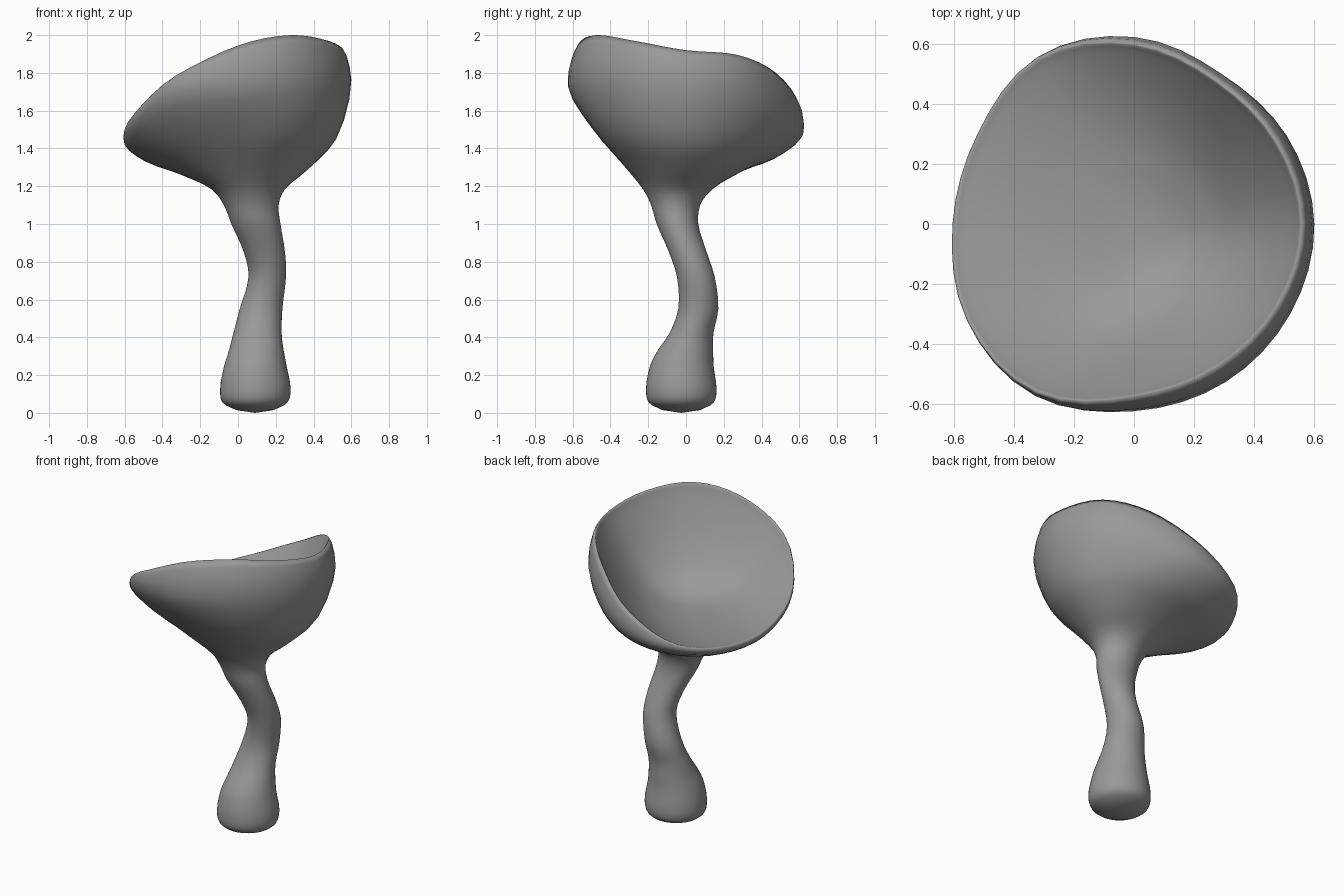
import bpy, bmesh
from math import sin, cos, pi
from mathutils import Vector

if "Cube" in bpy.data.objects:
    bpy.data.objects.remove(bpy.data.objects["Cube"])

SEG = 48


def around(values, a):
    """Smooth periodic interpolation of evenly spaced values around the axis."""
    n = len(values)
    f = (a / (2 * pi)) * n
    i = int(f)
    t = f - i
    p0, p1, p2, p3 = (values[(i + k) % n] for k in (-1, 0, 1, 2))
    return p1 + 0.5 * t * (p2 - p0 + t * (2*p0 - 5*p1 + 4*p2 - p3 + t * (3*(p1 - p2) + p3 - p0)))


def smooth_path(pts, steps=3):
    """Centripetal Catmull-Rom through the points, without overshoot."""
    p = [2*pts[0] - pts[1]] + pts + [2*pts[-1] - pts[-2]]
    out = []
    for i in range(1, len(p) - 2):
        a, b, c, d = p[i-1:i+3]
        t1 = max((b - a).length, 1e-4) ** 0.5
        t2 = t1 + max((c - b).length, 1e-4) ** 0.5
        t3 = t2 + max((d - c).length, 1e-4) ** 0.5
        for s in range(steps):
            t = t1 + (t2 - t1) * s / steps
            q1 = a.lerp(b, t / t1)
            q2 = b.lerp(c, (t - t1) / (t2 - t1))
            q3 = c.lerp(d, (t - t2) / (t3 - t2))
            r1 = q1.lerp(q2, t / t2)
            r2 = q2.lerp(q3, (t - t1) / (t3 - t1))
            out.append(r1.lerp(r2, (t - t1) / (t2 - t1)))
    return out + [pts[-1]]


# wavy stem: z, centre x, centre y, radius x, radius y
stem = [
    (0.015, .09, -.025, .10, .10), (0.055, .09, -.025, .172, .172),
    (0.12, .092, -.025, .187, .187), (0.25, .092, -.022, .165, .168),
    (0.33, .097, -.003, .145, .147), (0.42, .103, .028, .128, .117),
    (0.55, .122, .065, .113, .106),
    (0.72, .155, .052, .099, .10), (0.85, .14, .01, .109, .10),
    (1.0, .095, -.045, .13, .11), (1.1, .07, -.055, .145, .13),
    (1.18, .055, -.045, .19, .18),
]
# tilted cap: radius and height every 90 or 30 degrees, starting at +x
low_r, low_z = [.36, .30, .30, .33], [1.28, 1.28, 1.26, 1.31]
mid_r = [.52, .50, .48, .48, .48, .48, .50, .52, .52, .50, .51, .52]
mid_z = [1.45, 1.44, 1.40, 1.36, 1.33, 1.32, 1.34, 1.41, 1.49, 1.51, 1.50, 1.48]
belly_r = [.60, .587, .578, .617, .637, .597, .60, .637, .657, .623, .608, .60]
belly_z = [1.76, 1.72, 1.60, 1.49, 1.435, 1.395, 1.42, 1.53, 1.69, 1.74, 1.78, 1.78]
rim_r = [.558, .547, .55, .60, .637, .598, .60, .638, .645, .574, .55, .55]
rim_z = [1.92, 1.895, 1.80, 1.63, 1.475, 1.425, 1.455, 1.58, 1.79, 1.945, 2.0, 1.97]
centre = Vector((.03, -.06, 1.41))


def column(a):
    def polar(r, z):
        return Vector((r * cos(a), r * sin(a), z))
    pts = [Vector((cx + rx * cos(a), cy + ry * sin(a), z)) for z, cx, cy, rx, ry in stem]
    rim = polar(around(rim_r, a), around(rim_z, a))
    # outer wall and rim
    pts += [polar(around(r, a), around(z, a)) for r, z in
            ((low_r, low_z), (mid_r, mid_z), (belly_r, belly_z))]
    pts.append(rim)
    # shallow dish inside
    for f in (.965, .88, .72, .5, .25):
        p = centre.lerp(rim, f)
        p.z = centre.z + (rim.z - centre.z) * f ** 2.3
        pts.append(p)
    return smooth_path(pts)


# loft all columns into one closed skin
bm = bmesh.new()
cols = [[bm.verts.new(p) for p in column(2 * pi * i / SEG)] for i in range(SEG)]
bottom = bm.verts.new((.09, -.025, 0))
hollow = bm.verts.new(centre)
for i in range(SEG):
    c, d = cols[i], cols[(i + 1) % SEG]
    for k in range(len(c) - 1):
        bm.faces.new((c[k], d[k], d[k + 1], c[k + 1]))
    bm.faces.new((bottom, d[0], c[0]))
    bm.faces.new((hollow, c[-1], d[-1]))
bmesh.ops.recalc_face_normals(bm, faces=bm.faces)
for f in bm.faces:
    f.smooth = True
mesh = bpy.data.meshes.new("funnel_mushroom")
bm.to_mesh(mesh)
bm.free()
obj = bpy.data.objects.new("funnel_mushroom", mesh)
bpy.context.collection.objects.link(obj)

# dark grey skin
mat = bpy.data.materials.new("dark_grey")
mat.diffuse_color = (.32, .32, .32, 1)
mat.use_nodes = True
mat.node_tree.nodes["Principled BSDF"].inputs["Base Color"].default_value = mat.diffuse_color
mesh.materials.append(mat)
